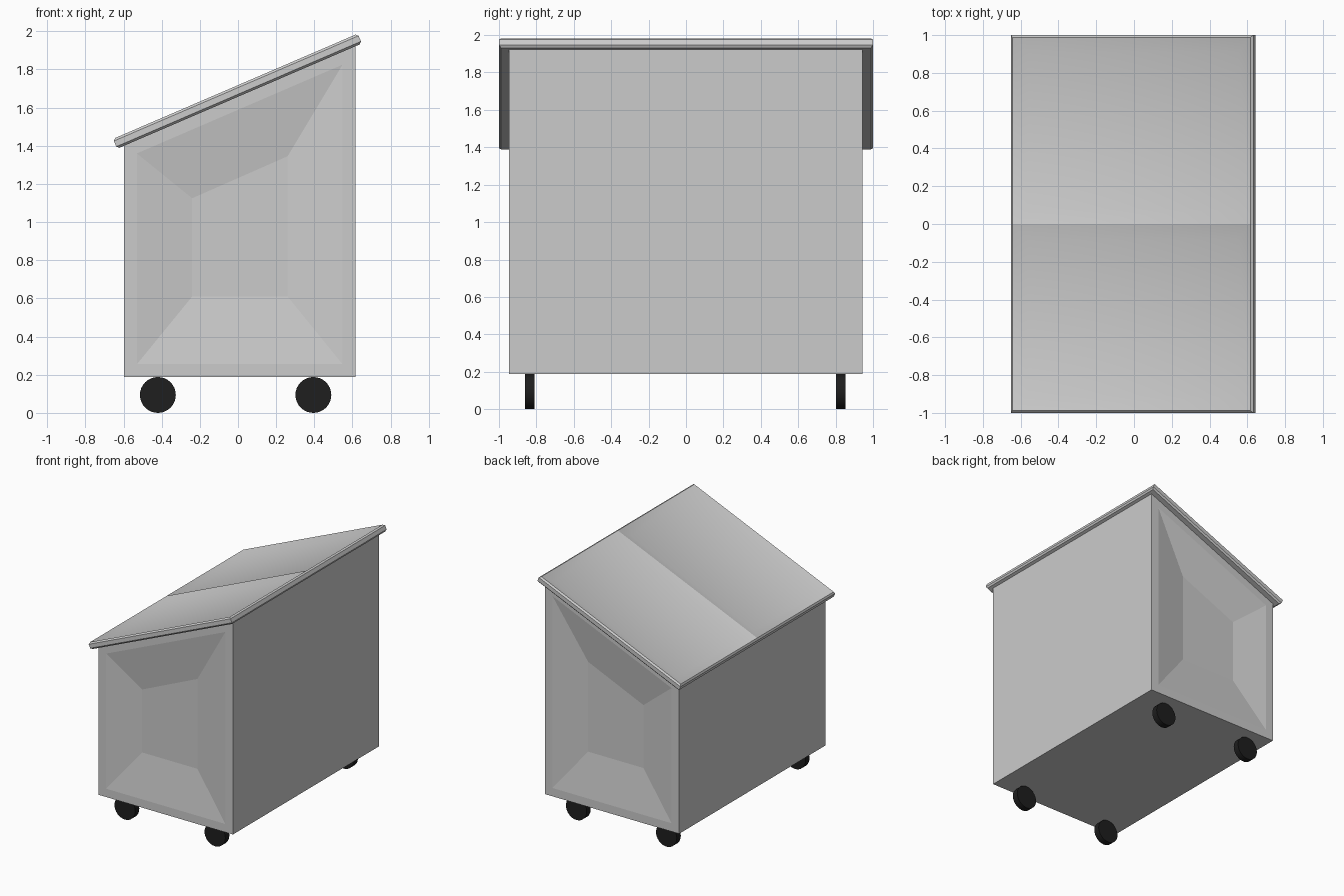
import bpy, bmesh, math
from mathutils import Matrix

if "Cube" in bpy.data.objects:
    bpy.data.objects.remove(bpy.data.objects["Cube"])

SLOPE = math.atan(0.43)
LID_MID = 1.686


def finish(bm, name, smooth=False):
    mesh = bpy.data.meshes.new(name)
    bm.to_mesh(mesh)
    bm.free()
    ob = bpy.data.objects.new(name, mesh)
    bpy.context.collection.objects.link(ob)
    if smooth:
        bpy.ops.object.select_all(action='DESELECT')
        ob.select_set(True)
        bpy.context.view_layer.objects.active = ob
        bpy.ops.object.shade_smooth_by_angle(angle=math.radians(30))
    return ob


def loft(bm, rings, cap_start=True, cap_end=True):
    vs = [[bm.verts.new(p) for p in r] for r in rings]
    for a, b in zip(vs, vs[1:]):
        n = len(a)
        for i in range(n):
            j = (i + 1) % n
            bm.faces.new((a[i], a[j], b[j], b[i]))
    if cap_start:
        bm.faces.new(vs[0][::-1])
    if cap_end:
        bm.faces.new(vs[-1])


def rect(xa, xb, ya, yb, z):
    return [(xa, ya, z), (xb, ya, z), (xb, yb, z), (xa, yb, z)]


# Body: sloped prism with a shallow faceted recess in the front and back
def under_lid(x):
    return LID_MID + 0.43 * x - 0.026

outer = [(-0.598, 0.187), (0.616, 0.187), (0.616, under_lid(0.616)), (-0.598, under_lid(-0.598))]
rim = [(-0.53, 0.255), (0.548, 0.255), (0.548, 1.825), (-0.53, 1.36)]
inner = [(-0.24, 0.61), (0.26, 0.61), (0.26, 1.345), (-0.24, 1.125)]
Y0, Y1, DEPTH = -0.946, 0.943, 0.05
stations = [(inner, Y0 + DEPTH), (rim, Y0), (outer, Y0),
            (outer, Y1), (rim, Y1), (inner, Y1 - DEPTH)]
bm = bmesh.new()
loft(bm, [[(x, y, z) for x, z in prof] for prof, y in stations])
bmesh.ops.recalc_face_normals(bm, faces=bm.faces)
finish(bm, "body")

# Lid slab: tilted chamfered board, left open on top for the two panels
tilt = Matrix.Translation((-0.003, 0, LID_MID)) @ Matrix.Rotation(-SLOPE, 4, 'Y')
L, H, B = 0.698, 0.028, 0.012
bm = bmesh.new()
loft(bm, [rect(-L + i, L - i, -1 + i, 1 - i, z)
          for i, z in ((B, -H), (0, B - H), (0, H - B), (B, H))], cap_end=False)
finish(bm, "lid_slab").matrix_world = tilt

# Lid panels: shallow dished fields that meet in a sharp central ridge
for name, ya, yb in (("lid_panel_front", B - 1, 0.0), ("lid_panel_back", 0.0, 1 - B)):
    bm = bmesh.new()
    loft(bm, [rect(B - L + i, L - B - i, ya + i, yb - i, z)
              for i, z in ((0, H), (0.08, H - 0.03))], cap_start=False)
    finish(bm, name, smooth=True).matrix_world = tilt

# Wheels: four thin dark discs
rubber = bpy.data.materials.new("rubber")
rubber.diffuse_color = (0.013, 0.013, 0.013, 1)
rubber.use_nodes = True
rubber.node_tree.nodes["Principled BSDF"].inputs["Base Color"].default_value = rubber.diffuse_color
for side, x in (("left", -0.42), ("right", 0.395)):
    for end, y in (("front", -0.836), ("back", 0.827)):
        bm = bmesh.new()
        bmesh.ops.create_cone(bm, cap_ends=True, segments=32, radius1=0.094, radius2=0.094,
                              depth=0.052, matrix=Matrix.Rotation(math.pi / 2, 4, 'X'))
        wheel = finish(bm, f"wheel_{end}_{side}", smooth=True)
        wheel.location = (x, y, 0.094)
        wheel.data.materials.append(rubber)
